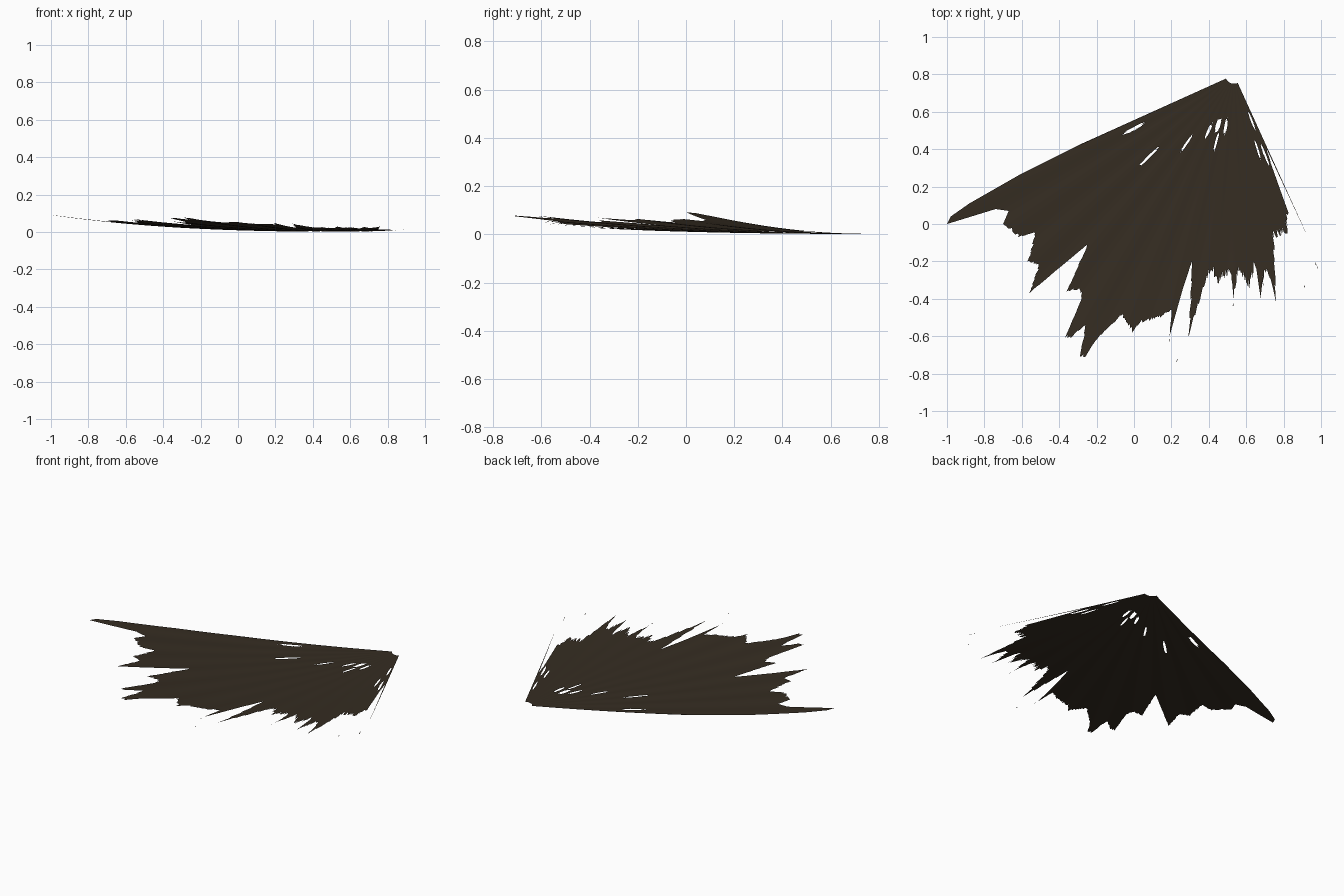
import bpy
import bmesh
import math
import random
from mathutils import Vector

random.seed(4)

if "Cube" in bpy.data.objects:
    bpy.data.objects.remove(bpy.data.objects["Cube"], do_unlink=True)

# Single dark brown material
brown = bpy.data.materials.new("dark_brown_cloth")
brown.use_nodes = True
cloth_colour = (0.036, 0.026, 0.016, 1)
brown.diffuse_color = cloth_colour
shader = brown.node_tree.nodes["Principled BSDF"]
shader.inputs["Base Color"].default_value = cloth_colour
shader.inputs["Roughness"].default_value = 0.9

# The cloth fans out from this point; outline is in hundredths of a unit
APEX = Vector((0.535, 0.797))
INNER_RADIUS = 0.047
RADIAL_STEPS = 72
SPOKE_ANGLE = 0.0035

LEFT_EDGE = [(-10, 51), (-30, 42), (-60, 27), (-88, 11), (-98, 4), (-100, 0)]
LEFT_HEM = [(-74, 8), (-67, 7), (-70, 0), (-62, -7), (-53, -5), (-57, -20),
            (-51, -22), (-56, -37), (-25, -11), (-36, -36), (-29, -35),
            (-28, -40), (-37, -61), (-34, -61), (-26, -54), (-29, -71),
            (-26, -71), (-21, -63), (-7, -49), (-1, -58), (3, -53)]
RIGHT_HEM = [(14, -50), (20, -46), (19, -60), (26, -35), (31, -20), (29, -61),
             (38, -32), (41, -25), (45, -32), (52, -27), (53, -40), (56, -25),
             (62, -35), (65, -23), (68, -41), (71, -24), (76, -42), (75, -8),
             (82, -5), (83, 5), (74, 30), (71, 40), (92, -5), (93, -7)]

# Worn slits: centre x, centre y, half length along the fan, half width
SLITS = [(8, 36, 7, 0.7), (28, 43, 5, 0.6), (45, 53, 4, 1.2), (40, 50, 4, 0.8),
         (49, 52, 4, 0.8), (44, 44, 5, 0.6), (0, 51, 6, 0.9), (63, 55, 5, 0.5),
         (70, 37, 6, 0.6), (66, 40, 5, 0.5)]


def fan_angle(point):
    """Angle around the apex, growing from the left edge to the right edge."""
    offset = point - APEX
    return math.atan2(-offset.y, -offset.x)


def cloth_height(point):
    """The cloth lies flat near the apex and lifts toward the left hem."""
    radius = (point - APEX).length
    turn = max(0, (fan_angle(point) - START) / (END - START))
    lift = 1 - 0.45 * turn ** 1.5
    ripple = 0.0012 * math.sin(turn * 70) * radius
    return 0.002 + 0.085 * lift * (radius / 1.7) ** 2.3 + ripple


def in_slit(point):
    for x, y, length, width in SLITS:
        centre = Vector((x, y)) / 100
        along = (centre - APEX).normalized()
        offset = point - centre
        across = offset.x * along.y - offset.y * along.x
        if (offset.dot(along) * 100 / length) ** 2 + (across * 100 / width) ** 2 < 1:
            return True
    return False


def make_object(name, bm):
    mesh = bpy.data.meshes.new(name)
    bm.to_mesh(mesh)
    bm.free()
    mesh.materials.append(brown)
    for polygon in mesh.polygons:
        polygon.use_smooth = True
    obj = bpy.data.objects.new(name, mesh)
    bpy.context.collection.objects.link(obj)
    return obj


# Walk the outline in small angular steps to get the tip of every spoke
corners = [Vector(p) / 100 for p in LEFT_EDGE + LEFT_HEM + RIGHT_HEM]
START, END = fan_angle(corners[0]), fan_angle(corners[-1])
tips = []
for first, second in zip(corners, corners[1:]):
    sweep = abs(fan_angle(second) - fan_angle(first))
    steps = max(2, math.ceil(sweep / SPOKE_ANGLE))
    for step in range(steps):
        tip = first.lerp(second, step / steps)
        # Fray the hem, more strongly toward the right
        turn = (fan_angle(tip) - START) / (END - START)
        if step and turn > 0.1:
            fray = 0.012 if turn < 0.6 else 0.05
            tip = APEX + (tip - APEX) * (1 - random.random() ** 2 * fray)
        tips.append(tip)
tips.append(corners[-1])

# Torn cloth sheet woven between neighbouring spokes
bm = bmesh.new()
rows = []
for tip in tips:
    root = APEX + (tip - APEX).normalized() * INNER_RADIUS
    row = []
    for step in range(RADIAL_STEPS + 1):
        point = root.lerp(tip, step / RADIAL_STEPS)
        row.append(bm.verts.new((point.x, point.y, cloth_height(point))))
    rows.append(row)
for left, right in zip(rows, rows[1:]):
    for step in range(RADIAL_STEPS):
        quad = (left[step], left[step + 1], right[step + 1], right[step])
        middle = sum((v.co for v in quad), Vector()) / 4
        if not in_slit(middle.xy):
            bm.faces.new(quad)
loose = [v for v in bm.verts if not v.link_faces]
bmesh.ops.delete(bm, geom=loose, context="VERTS")
make_object("torn_cloth", bm)

# Tiny loose threads beyond the right hem
bm = bmesh.new()
for x, y in [(97, -21), (98, -23), (91, -33), (23, -73), (19, -62), (53, -43)]:
    centre = Vector((x, y)) / 100
    along = (centre - APEX).normalized() * 0.008
    side = Vector((-along.y, along.x)) * 0.3
    corners = [centre - along, centre + along + side, centre + along - side]
    verts = [bm.verts.new((p.x, p.y, cloth_height(p))) for p in corners]
    bm.faces.new(verts)
bmesh.ops.recalc_face_normals(bm, faces=bm.faces)
for face in bm.faces:
    face.normal_update()
    if face.normal.z < 0:
        face.normal_flip()
make_object("loose_threads", bm)
